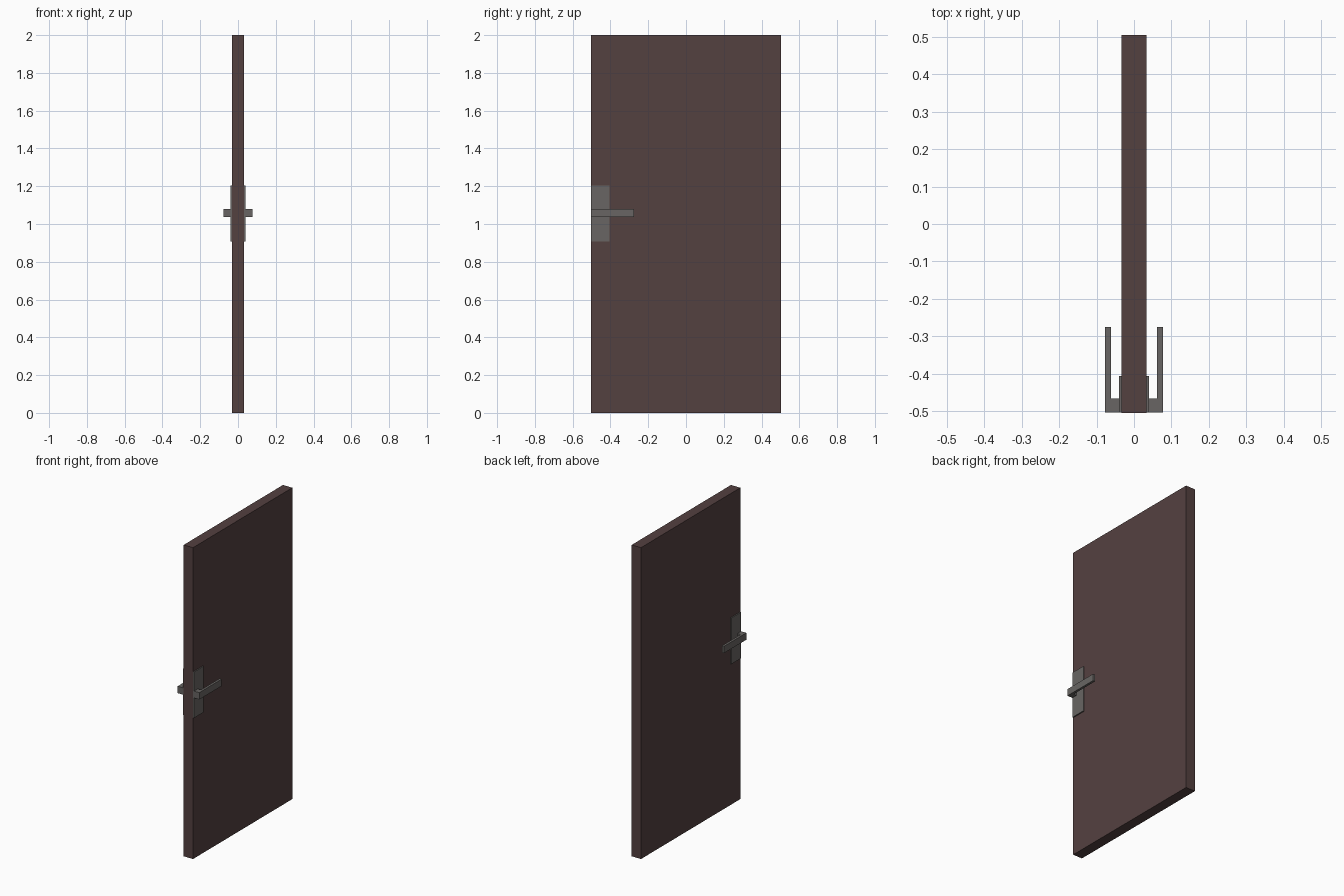
import bpy, bmesh

if "Cube" in bpy.data.objects:
    bpy.data.objects.remove(bpy.data.objects["Cube"])


def material(name, rgb):
    m = bpy.data.materials.new(name)
    m.diffuse_color = (*rgb, 1)
    m.use_nodes = True
    m.node_tree.nodes["Principled BSDF"].inputs["Base Color"].default_value = m.diffuse_color
    return m


wood = material("dark_brown_wood", (0.088, 0.052, 0.051))
metal = material("grey_metal", (0.140, 0.131, 0.125))


def prism(name, profile, z0, z1, mat):
    """Extrude a flat xy outline from z0 up to z1."""
    bm = bmesh.new()
    face = bm.faces.new([bm.verts.new((x, y, z0)) for x, y in profile])
    ext = bmesh.ops.extrude_face_region(bm, geom=[face])
    for v in ext["geom"]:
        if isinstance(v, bmesh.types.BMVert):
            v.co.z = z1
    bmesh.ops.recalc_face_normals(bm, faces=bm.faces)
    me = bpy.data.meshes.new(name)
    bm.to_mesh(me)
    bm.free()
    me.materials.append(mat)
    ob = bpy.data.objects.new(name, me)
    bpy.context.collection.objects.link(ob)
    return ob


def rect(x0, x1, y0, y1):
    return [(x0, y0), (x1, y0), (x1, y1), (x0, y1)]


HALF_W, HALF_T = 0.504, 0.033
EDGE = -0.503  # latch side, where the hardware sits

# Door slab
prism("door_panel", rect(-HALF_T, HALF_T, -HALF_W, HALF_W), 0, 2, wood)

# Backplates and L-shaped lever handles, mirrored to both faces
plate = prism("handle_backplate", rect(HALF_T - 0.002, 0.040, EDGE, -0.405),
              0.907, 1.203, metal)
lever = prism("lever_handle",
              [(0.039, EDGE), (0.077, EDGE), (0.077, -0.275),
               (0.062, -0.275), (0.062, -0.465), (0.039, -0.465)],
              1.036, 1.080, metal)
for ob in (plate, lever):
    ob.modifiers.new("both_sides", 'MIRROR').use_axis = (True, False, False)
